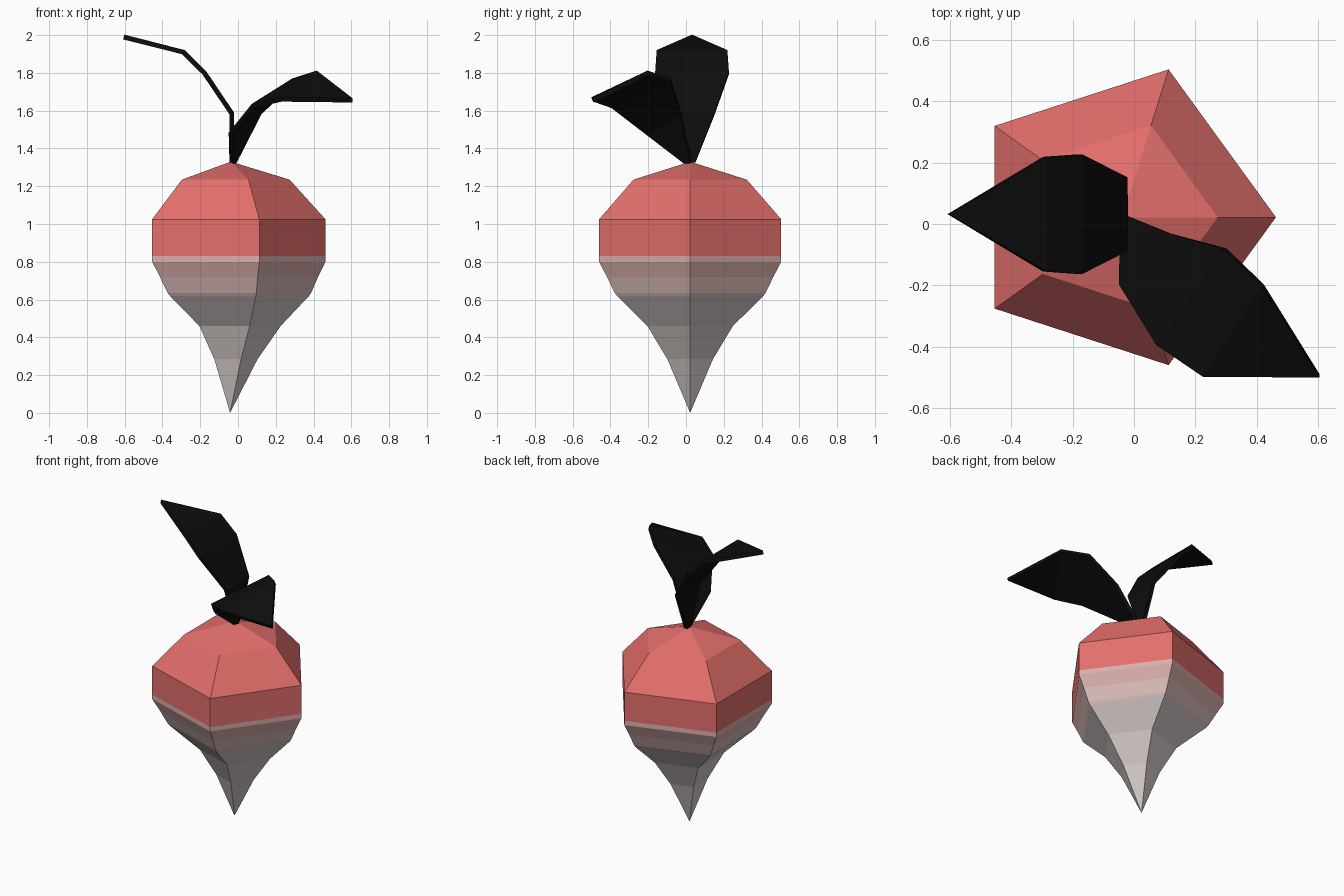
import bpy, bmesh, math
from mathutils import Vector

if "Cube" in bpy.data.objects:
    bpy.data.objects.remove(bpy.data.objects["Cube"])


def material(name, rgb):
    m = bpy.data.materials.new(name)
    m.diffuse_color = (*rgb, 1)
    m.use_nodes = True
    m.node_tree.nodes["Principled BSDF"].inputs["Base Color"].default_value = m.diffuse_color
    return m


RED = material("radish red", (0.77, 0.16, 0.15))
PINK = material("pale pink", (0.70, 0.43, 0.41))
BLUSH = material("blush", (0.69, 0.50, 0.48))
WHITE = material("root white", (0.66, 0.59, 0.58))
DARK = material("leaf black", (0.004, 0.004, 0.004))


def make_object(name, bm, mats):
    bmesh.ops.recalc_face_normals(bm, faces=bm.faces)
    me = bpy.data.meshes.new(name)
    bm.to_mesh(me)
    bm.free()
    for m in mats:
        me.materials.append(m)
    ob = bpy.data.objects.new(name, me)
    bpy.context.collection.objects.link(ob)
    return ob


# Five-sided bulb: rings of (height, centre x, radius) between two points
SIDES, CY = 5, 0.022
rings = [(0.285, -0.023, 0.127), (0.46, -0.012, 0.238), (0.62, -0.031, 0.408),
         (0.635, -0.033, 0.42), (0.72, -0.039, 0.463), (0.80, -0.044, 0.507),
         (0.83, -0.044, 0.507), (1.025, -0.044, 0.507), (1.235, -0.042, 0.315)]
bm = bmesh.new()
loops = []
for z, cx, r in rings:
    loops.append([bm.verts.new((cx + r * math.cos(a), CY + r * math.sin(a), z))
                  for a in (math.tau * i / SIDES for i in range(SIDES))])
tip = bm.verts.new((-0.042, CY, 0))
crown = bm.verts.new((-0.038, CY, 1.33))
for i in range(SIDES):
    j = (i + 1) % SIDES
    bm.faces.new((tip, loops[0][j], loops[0][i]))
    bm.faces.new((crown, loops[-1][i], loops[-1][j]))
    for lo, hi in zip(loops, loops[1:]):
        bm.faces.new((lo[i], lo[j], hi[j], hi[i]))
# Colour bands by height
for f in bm.faces:
    z = f.calc_center_median().z
    f.material_index = 0 if z > 0.83 else 1 if z > 0.72 else 2 if z > 0.62 else 3
make_object("radish_bulb", bm, [RED, PINK, BLUSH, WHITE])


# Leaves: strips of left/right edge pairs ending in a point, given thickness
def leaf(name, pairs, point):
    bm = bmesh.new()
    rows = [[bm.verts.new(p) for p in pair] for pair in pairs]
    for a, b in zip(rows, rows[1:]):
        bm.faces.new((a[0], a[1], b[1], b[0]))
    bm.faces.new((*rows[-1], bm.verts.new(point)))
    ob = make_object(name, bm, [DARK])
    s = ob.modifiers.new("thickness", 'SOLIDIFY')
    s.thickness = 0.026
    s.offset = 0


mid = 0.032
spine = [(-0.033, 1.325, 0.018), (-0.033, 1.585, 0.12),
         (-0.178, 1.80, 0.195), (-0.29, 1.91, 0.187)]
leaf("tall_leaf", [((x, mid - w, z), (x, mid + w, z)) for x, z, w in spine],
     (-0.605, mid, 1.99))

leaf("low_leaf", [((-0.035, -0.005, 1.325), (-0.02, 0.025, 1.325)),
                  ((-0.04, -0.20, 1.475), (0.115, -0.03, 1.59)),
                  ((0.08, -0.395, 1.625), (0.295, -0.08, 1.76)),
                  ((0.228, -0.495, 1.66), (0.42, -0.20, 1.80))],
     (0.605, -0.495, 1.655))
